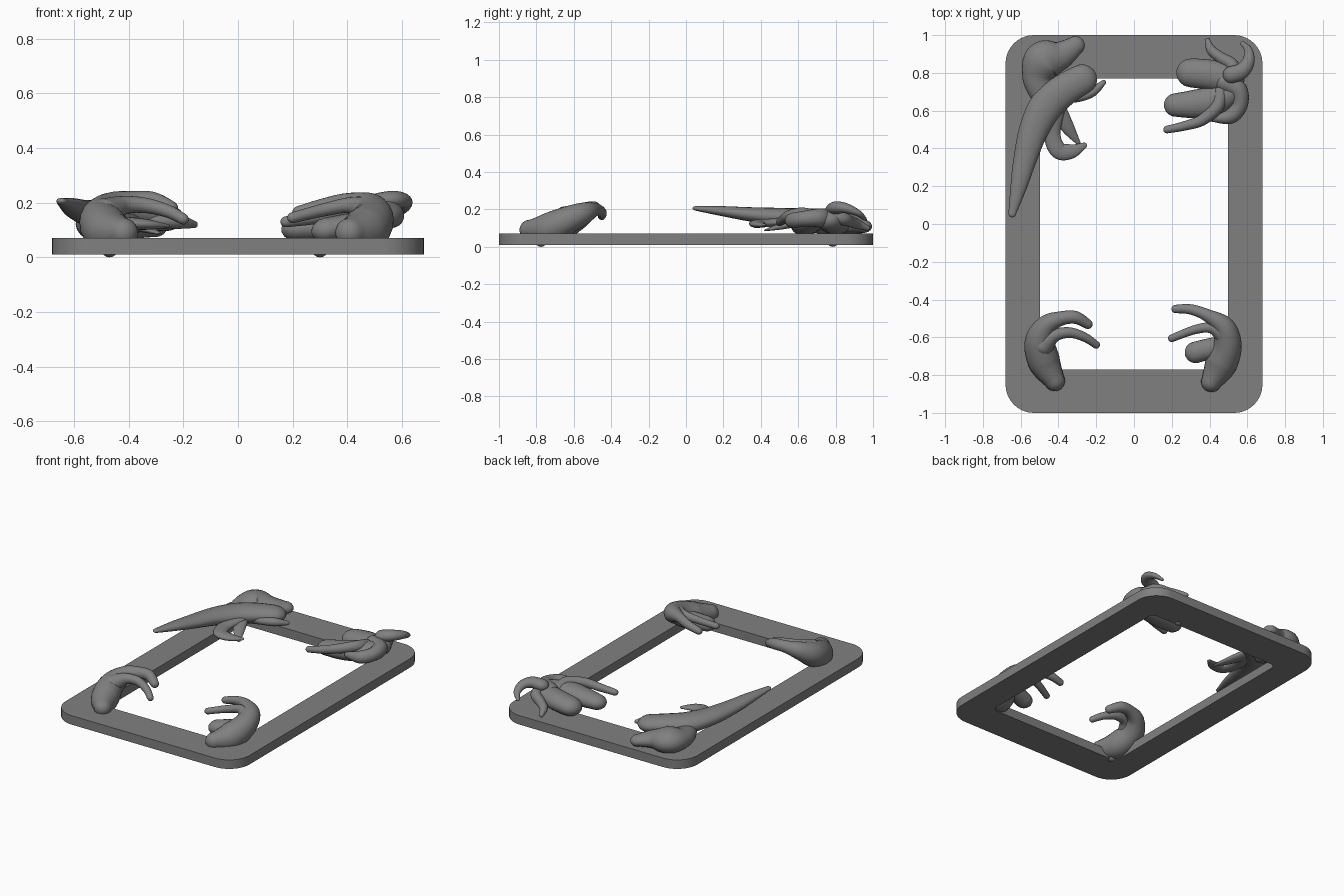
import bpy, bmesh, math
from mathutils import Vector

if "Cube" in bpy.data.objects:
    bpy.data.objects.remove(bpy.data.objects["Cube"], do_unlink=True)

grey = bpy.data.materials.new("stone_grey")
grey.use_nodes = True
COLOUR = (0.216, 0.216, 0.216, 1)
grey.diffuse_color = COLOUR
grey.node_tree.nodes["Principled BSDF"].inputs["Base Color"].default_value = COLOUR


def finish(name, bm, angle):
    bmesh.ops.recalc_face_normals(bm, faces=bm.faces)
    mesh = bpy.data.meshes.new(name)
    bm.to_mesh(mesh)
    bm.free()
    mesh.materials.append(grey)
    obj = bpy.data.objects.new(name, mesh)
    bpy.context.collection.objects.link(obj)
    bpy.ops.object.select_all(action="DESELECT")
    obj.select_set(True)
    bpy.context.view_layer.objects.active = obj
    bpy.ops.object.shade_smooth_by_angle(angle=math.radians(angle))


def rounded_ring(bm, hx, hy, radius, z, steps=10):
    ring = []
    for corner, (sx, sy) in enumerate([(1, 1), (-1, 1), (-1, -1), (1, -1)]):
        for i in range(steps + 1):
            a = math.pi / 2 * (corner + i / steps)
            ring.append(bm.verts.new((sx * (hx - radius) + radius * math.cos(a),
                                      sy * (hy - radius) + radius * math.sin(a), z)))
    return ring


def bridge(bm, a, b):
    n = len(a)
    for i in range(n):
        j = (i + 1) % n
        bm.faces.new((a[i], a[j], b[j], b[i]))


def spline(points, t):
    """Smooth curve through (x, y, z, radius) points."""
    k = min(int(t), len(points) - 2)
    u = t - k
    p = [Vector(points[max(0, min(len(points) - 1, k + d))]) for d in (-1, 0, 1, 2)]
    m0, m1 = (p[2] - p[0]) / 2, (p[3] - p[1]) / 2
    return (p[1] * (2 * u**3 - 3 * u**2 + 1) + m0 * (u**3 - 2 * u**2 + u)
            + p[2] * (3 * u**2 - 2 * u**3) + m1 * (u**3 - u**2))


def limb(name, points, flat=1.0, sides=20, per_span=8):
    """Tapered, round-ended limb; flat squashes its thickness."""
    bm = bmesh.new()
    count = (len(points) - 1) * per_span
    samples = [spline(points, i / per_span) for i in range(count + 1)]
    path = [(s.to_3d(), max(s.w, 0.004)) for s in samples]
    tangents = [(path[min(i + 1, count)][0] - path[max(i - 1, 0)][0]).normalized()
                for i in range(count + 1)]
    stations = []
    caps = [math.radians(a) for a in (80, 60, 40, 20)]
    c, r = path[0]
    stations += [(c - tangents[0] * r * math.sin(a), r * math.cos(a), tangents[0]) for a in caps]
    stations += [(c, r, t) for (c, r), t in zip(path, tangents)]
    c, r = path[-1]
    stations += [(c + tangents[-1] * r * math.sin(a), r * math.cos(a), tangents[-1])
                 for a in reversed(caps)]
    rings = []
    for c, r, t in stations:
        side = t.cross(Vector((0, 0, 1))).normalized()
        up = side.cross(t)
        rings.append([bm.verts.new(c + side * r * math.cos(a) + up * r * flat * math.sin(a))
                      for a in (2 * math.pi * i / sides for i in range(sides))])
    for a, b in zip(rings, rings[1:]):
        bridge(bm, a, b)
    bm.faces.new(rings[0])
    bm.faces.new(rings[-1])
    finish(name, bm, 60)


# Rectangular frame with rounded corners
bm = bmesh.new()
loops = [rounded_ring(bm, *spec) for spec in (
    (0.68, 1.0, 0.15, 0.01), (0.68, 1.0, 0.15, 0.07),
    (0.498, 0.77, 0.035, 0.07), (0.498, 0.77, 0.035, 0.01))]
for i in range(4):
    bridge(bm, loops[i], loops[(i + 1) % 4])
finish("frame", bm, 30)

# Front right corner: curled arm with two fingers
limb("front_right_arm", [(-.42, -.83, .09, .055), (-.475, -.73, .095, .085),
                         (-.5, -.62, .14, .078), (-.46, -.535, .185, .055),
                         (-.385, -.5, .205, .038), (-.31, -.495, .205, .034),
                         (-.245, -.53, .18, .026)])
limb("front_right_finger", [(-.48, -.64, .16, .06), (-.42, -.59, .19, .035),
                            (-.34, -.575, .19, .028), (-.26, -.6, .17, .024),
                            (-.2, -.64, .14, .02)])

# Front left corner: arm, two fingers and a stubby thumb
limb("front_left_arm", [(.41, -.835, .09, .055), (.46, -.74, .095, .085),
                        (.495, -.64, .14, .075), (.475, -.545, .18, .058),
                        (.39, -.485, .2, .034), (.3, -.452, .185, .027),
                        (.22, -.45, .165, .022)])
limb("front_left_finger", [(.48, -.59, .17, .055), (.41, -.55, .19, .03),
                           (.32, -.56, .175, .024), (.2, -.605, .145, .02)])
limb("front_left_thumb", [(.48, -.64, .13, .05), (.4, -.66, .115, .055),
                          (.325, -.68, .1, .057)], 0.8)

# Back right corner: long-tailed creature
limb("creature_tail", [(-.645, .055, .205, .02), (-.61, .2, .19, .044),
                       (-.58, .33, .175, .06), (-.53, .5, .16, .078),
                       (-.46, .63, .15, .09), (-.37, .71, .15, .085),
                       (-.275, .765, .145, .08)], 0.62)
limb("creature_back", [(-.48, .67, .12, .06), (-.51, .77, .12, .08),
                       (-.475, .86, .125, .11), (-.385, .895, .12, .075),
                       (-.31, .945, .11, .05)], 0.72)
limb("creature_jaw", [(-.4, .69, .13, .05), (-.3, .67, .13, .025),
                      (-.22, .7, .13, .026), (-.16, .75, .12, .013)])
limb("creature_large_fin", [(-.42, .62, .14, .06), (-.435, .48, .13, .045),
                            (-.4, .39, .125, .045), (-.33, .385, .12, .038),
                            (-.265, .415, .115, .016)], 0.5)
limb("creature_small_fin", [(-.4, .6, .13, .045), (-.35, .51, .11, .035),
                            (-.295, .43, .09, .012)], 0.5)

# Back left corner: clustered lumps and curling tentacles
limb("upper_lump", [(.3, .8, .12, .076), (.4, .79, .13, .08),
                    (.51, .765, .14, .075)], 0.75)
limb("lower_lump", [(.22, .63, .105, .062), (.32, .635, .115, .075),
                    (.42, .65, .13, .08), (.52, .7, .15, .06)], 0.75)
limb("thin_finger", [(.175, .5, .13, .02), (.27, .52, .145, .025),
                     (.36, .55, .165, .03), (.44, .62, .175, .035),
                     (.46, .7, .16, .035)])
limb("outer_loop", [(.42, .56, .135, .02), (.51, .57, .14, .04),
                    (.56, .63, .15, .042), (.55, .71, .155, .05),
                    (.48, .75, .15, .055)])
limb("curled_tentacle", [(.575, .955, .15, .012), (.605, .92, .18, .022),
                         (.605, .86, .205, .033), (.57, .81, .21, .042),
                         (.515, .79, .2, .045)], 0.8)
limb("thin_tentacle", [(.39, .97, .1, .014), (.41, .92, .12, .026),
                       (.46, .88, .135, .03), (.52, .84, .15, .035),
                       (.53, .77, .16, .04)])

# Small foot bumps under the inner edge
for name, x, y in (("right_foot_bump", -.47, -.775), ("left_foot_bump", .3, .785)):
    bm = bmesh.new()
    bmesh.ops.create_uvsphere(bm, u_segments=16, v_segments=8, radius=0.03)
    for v in bm.verts:
        v.co = v.co.x + x, v.co.y + y, v.co.z + 0.03
    finish(name, bm, 60)
